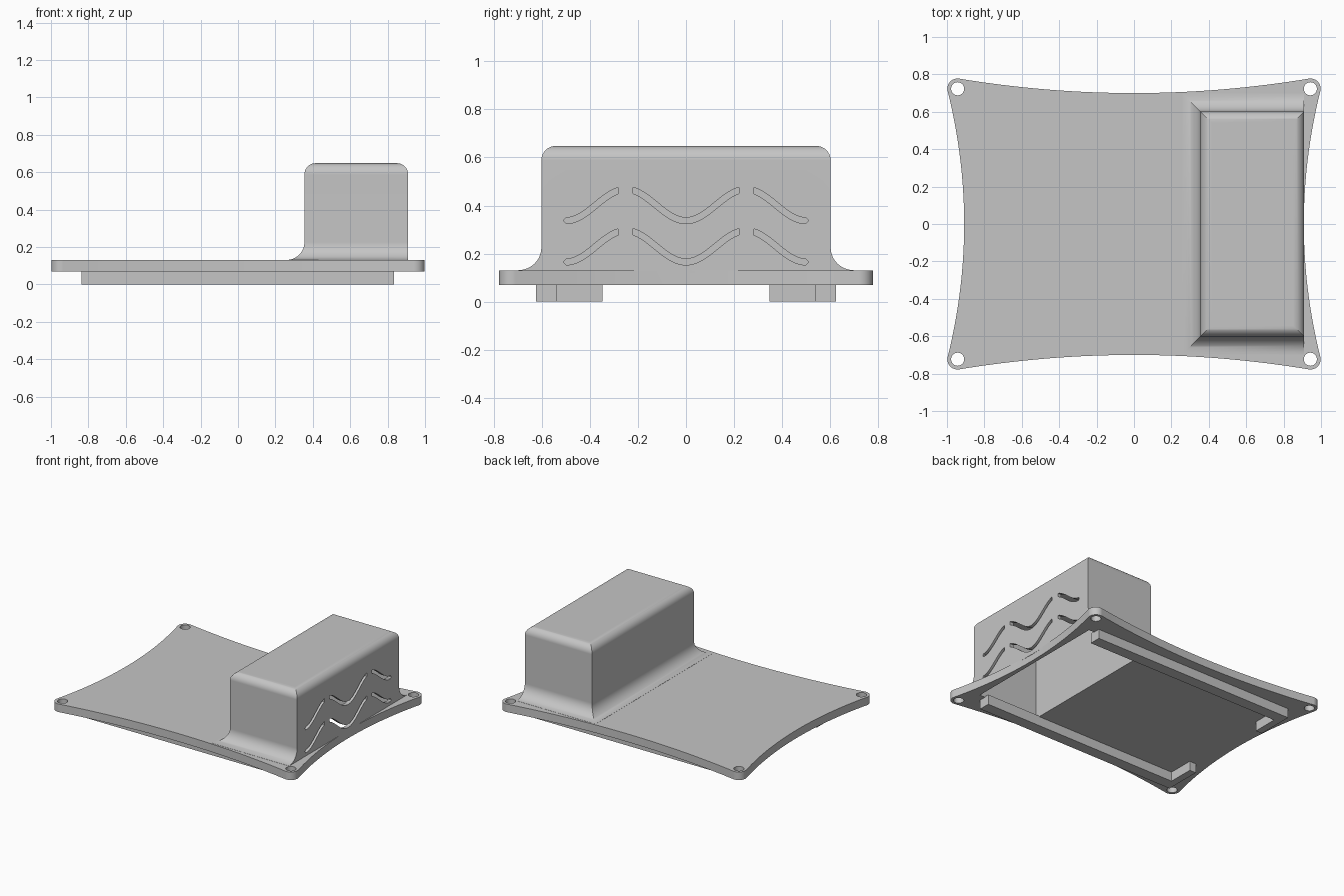
import bpy, bmesh
from math import pi, sin, cos, sqrt, radians

if "Cube" in bpy.data.objects:
    bpy.data.objects.remove(bpy.data.objects["Cube"])

grey = bpy.data.materials.new("light_grey")
grey.use_nodes = True
colour = (0.56, 0.56, 0.56, 1)
grey.diffuse_color = colour
grey.node_tree.nodes["Principled BSDF"].inputs["Base Color"].default_value = colour


def loft(name, rings):
    """Closed solid through rings with equal point counts."""
    bm = bmesh.new()
    loops = [[bm.verts.new(p) for p in ring] for ring in rings]
    for a, b in zip(loops, loops[1:]):
        for i in range(len(a)):
            j = (i + 1) % len(a)
            bm.faces.new((a[i], a[j], b[j], b[i]))
    bm.faces.new(loops[0][::-1])
    bm.faces.new(loops[-1])
    bmesh.ops.recalc_face_normals(bm, faces=bm.faces)
    mesh = bpy.data.meshes.new(name)
    bm.to_mesh(mesh)
    bm.free()
    mesh.materials.append(grey)
    ob = bpy.data.objects.new(name, mesh)
    bpy.context.collection.objects.link(ob)
    return ob


def prism_z(name, pts, lo, hi):
    return loft(name, [[(x, y, z) for x, y in pts] for z in (lo, hi)])


def prism_x(name, pts, lo, hi):
    return loft(name, [[(x, y, z) for y, z in pts] for x in (lo, hi)])


def rect(x0, x1, y0, y1):
    return [(x0, y0), (x1, y0), (x1, y1), (x0, y1)]


def activate(ob):
    bpy.ops.object.select_all(action='DESELECT')
    ob.select_set(True)
    bpy.context.view_layer.objects.active = ob


def combine(ob, other, operation):
    """Apply a boolean and remove the helper."""
    activate(ob)
    mod = ob.modifiers.new("cut", 'BOOLEAN')
    mod.operation = operation
    mod.solver = 'EXACT'
    mod.object = other
    bpy.ops.object.modifier_apply(modifier=mod.name)
    bpy.data.objects.remove(other)


# Plate outline: bowed-in sides running into round corners
HX, HY, R = 0.943, 0.723, 0.055
N = 16
quarter = [(0.908 + 0.088 * (i / N) ** 2, 0.71 * i / N) for i in range(N)]
for i in range(13):
    a = radians(-14 + 113 * i / 12)
    quarter.append((HX + R * cos(a), HY + R * sin(a)))
quarter += [(0.934 * i / N, 0.70 + 0.077 * (i / N) ** 2) for i in range(N - 1, -1, -1)]
outline = []
for sx, sy in ((1, 1), (-1, 1), (-1, -1), (1, -1)):
    part = [(sx * x, sy * y) for x, y in quarter]
    if sx * sy < 0:
        part.reverse()
    outline += part[:-1]
lid = prism_z("lid_with_housing", outline, 0.07, 0.13)

# Housing: rectangle lofted through a foot flare, straight wall and rounded top
X0, X1, Y1, TOP = 0.355, 0.91, 0.602, 0.648
FOOT, EDGE = 0.095, 0.06
profile = [(FOOT, 0.12)]
for i in range(13):
    a = pi / 2 * i / 12
    profile.append((FOOT * (1 - sin(a)), 0.131 + FOOT * (1 - cos(a))))
for i in range(11):
    a = pi / 2 * i / 10
    profile.append((EDGE * (cos(a) - 1), TOP - EDGE + EDGE * sin(a)))
rings = []
for off, z in profile:
    ring = rect(X0 - off, X1 + min(off, 0), -Y1 - off, Y1 + off)
    rings.append([(x, y, z) for x, y in ring])
combine(lid, loft("housing", rings), 'UNION')

# Hollow inside, open at the bottom
combine(lid, prism_z("cavity", rect(0.385, 0.88, -0.575, 0.575), 0, 0.62), 'DIFFERENCE')

# Corner screw holes
for sx in (-1, 1):
    for sy in (-1, 1):
        circle = [(sx * HX + 0.035 * cos(2 * pi * i / 32), sy * HY + 0.035 * sin(2 * pi * i / 32))
                  for i in range(32)]
        combine(lid, prism_z("screw_hole", circle, 0, 0.2), 'DIFFERENCE')


# Wavy vent slots: two rows of one wave with gaps at the crests
def slot(y0, y1, base):
    upper, lower = [], []
    half = 0.0125
    steps = 32
    for i in range(steps + 1):
        y = y0 + (y1 - y0) * i / steps
        k = 2 * pi / 0.5
        z = base + 0.065 * (1 - cos(k * y))
        slope = 0.065 * k * sin(k * y)
        over = min(1, max(0, (abs(y) - 0.495) / half))
        h = half * sqrt(1 + slope ** 2) * max(0.15, sqrt(1 - over ** 2))
        upper.append((y, z + h))
        lower.append((y, z - h))
    return lower + upper[::-1]


for base in (0.165, 0.337):
    for y0, y1 in ((-0.507, -0.282), (-0.22, 0.22), (0.282, 0.507)):
        combine(lid, prism_x("vent_slot", slot(y0, y1, base), 0.8, 1.0), 'DIFFERENCE')

activate(lid)
bpy.ops.object.shade_smooth_by_angle(angle=radians(30))
weighted = lid.modifiers.new("weighted_normals", 'WEIGHTED_NORMAL')
weighted.keep_sharp = True

# Locating rails underneath, each with an inward return at one end
for s, side in ((-1, "front"), (1, "back")):
    path = [(-0.838, 0.625), (0.835, 0.625), (0.835, 0.54),
            (-0.785, 0.54), (-0.785, 0.348), (-0.838, 0.348)]
    prism_z(side + "_rail", [(x, s * y) for x, y in path], 0, 0.075)
